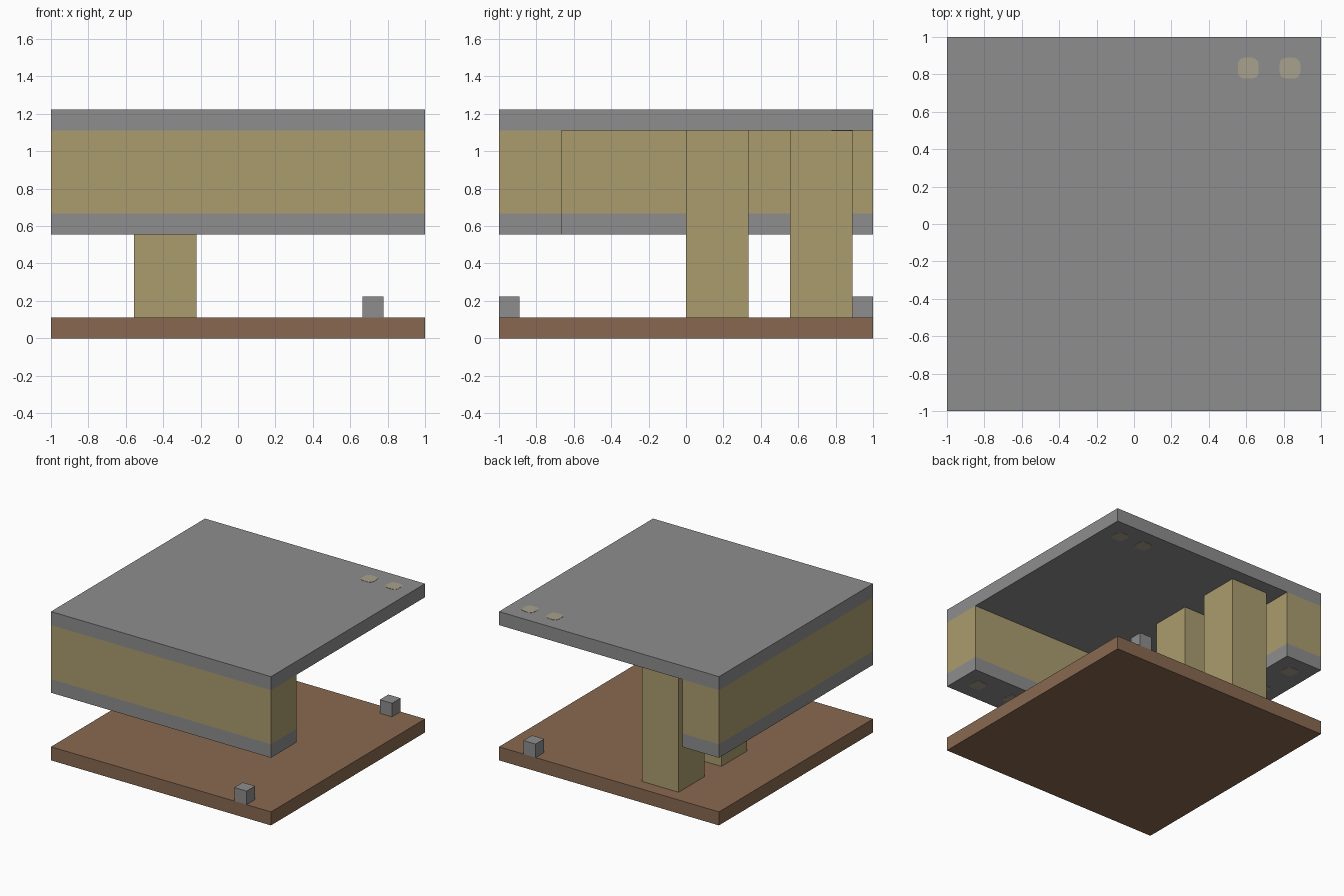
import bpy, bmesh

if "Cube" in bpy.data.objects:
    bpy.data.objects.remove(bpy.data.objects["Cube"], do_unlink=True)

U = 1 / 9  # the model sits on an 18 x 18 grid


def material(name, rgb):
    col = []
    for v in rgb:
        c = v / 255
        col.append(c / 12.92 if c <= 0.04045 else ((c + 0.055) / 1.055) ** 2.4)
    col.append(1.0)
    m = bpy.data.materials.new(name)
    m.use_nodes = True
    m.diffuse_color = col
    m.node_tree.nodes["Principled BSDF"].inputs["Base Color"].default_value = col
    return m


grey = material("stone grey", (141, 141, 141))
tan = material("sand tan", (171, 156, 111))
brown = material("earth brown", (137, 105, 80))
pale = material("pale spot", (169, 161, 142))


def finish(name, bm, mats):
    bmesh.ops.recalc_face_normals(bm, faces=bm.faces)
    me = bpy.data.meshes.new(name)
    bm.to_mesh(me)
    bm.free()
    for m in mats:
        me.materials.append(m)
    ob = bpy.data.objects.new(name, me)
    bpy.context.collection.objects.link(ob)
    return ob


def prism(name, outline, levels, mats):
    """Extrude a flat outline through several heights, one material per layer."""
    bm = bmesh.new()
    rings = [[bm.verts.new((x * U, y * U, z * U)) for x, y in outline] for z in levels]
    n = len(outline)
    bm.faces.new(rings[0])
    bm.faces.new(rings[-1]).material_index = len(mats) - 1
    for layer in range(len(mats)):
        a, b = rings[layer], rings[layer + 1]
        for i in range(n):
            j = (i + 1) % n
            bm.faces.new((a[i], a[j], b[j], b[i])).material_index = layer
    return finish(name, bm, mats)


def box(name, x0, x1, y0, y1, z0, z1, mat):
    return prism(name, [(x0, y0), (x1, y0), (x1, y1), (x0, y1)], [z0, z1], [mat])


def spot(name, x, y, z):
    """Thin rounded-square plate set into a horizontal face."""
    bm = bmesh.new()
    bmesh.ops.create_cube(bm, size=1)
    bmesh.ops.scale(bm, vec=(U, U, 0.004), verts=bm.verts)
    bmesh.ops.translate(bm, vec=(x * U, y * U, z * U), verts=bm.verts)
    upright = [e for e in bm.edges if abs(e.verts[0].co.z - e.verts[1].co.z) > 0.001]
    bmesh.ops.bevel(bm, geom=upright, offset=0.034, segments=3, profile=0.5, affect='EDGES')
    return finish(name, bm, [pale])


# Ground and roof slabs
box("ground_slab", -9, 9, -9, 9, 0, 1, brown)
box("roof_slab", -9, 9, -9, 9, 10, 11, grey)

# Raised L-shaped wall along the front and right sides, with a grey lower band
corner = [(-9, -9), (9, -9), (9, -6), (-6, -6), (-6, 9), (-9, 9)]
prism("corner_wall", corner, [5, 6, 10], [grey, tan])

# Columns between ground and roof
for name, y in (("middle_column", 0), ("back_column", 5)):
    box(name, -5, -2, y, y + 3, 1, 10, tan)

# Small blocks on the ground
for name, y in (("front_block", -9), ("back_block", 8)):
    box(name, 6, 7, y, y + 1, 1, 2, grey)

# Spots on both faces of the roof and under the wall
for i, x in enumerate((7.5, 5.5)):
    spot(f"roof_top_spot_{i}", x, 7.5, 11)
    spot(f"roof_under_spot_{i}", x, 7.5, 10)
for i, d in enumerate((7.5, 4.5)):
    spot(f"front_wall_spot_{i}", d, -7.5, 5)
    spot(f"side_wall_spot_{i}", -7.5, d, 5)
